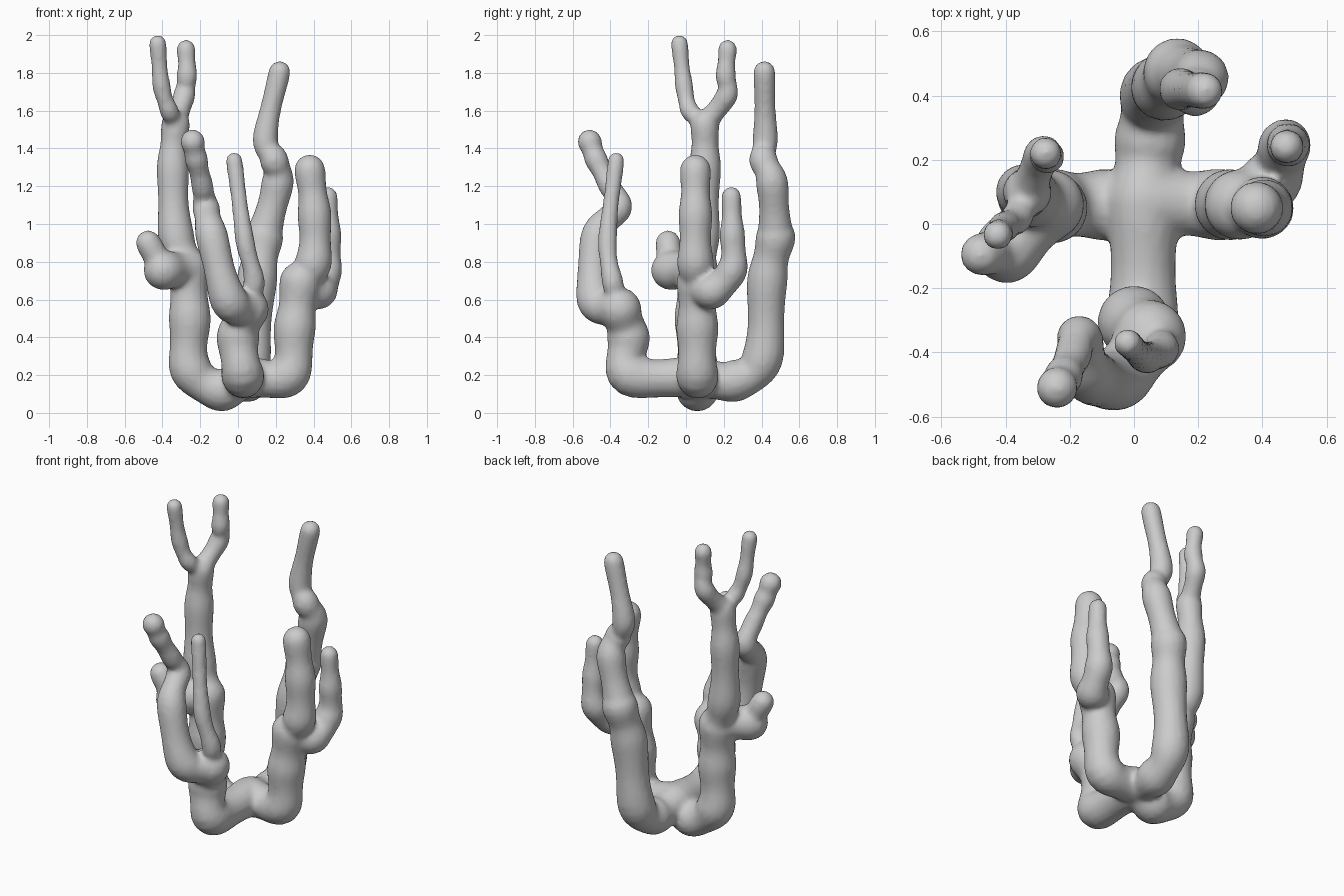
import bpy, bmesh, math
from mathutils import Vector

if "Cube" in bpy.data.objects:
    bpy.data.objects.remove(bpy.data.objects["Cube"])

SIDES, STEPS, CAP = 16, 8, 4
bm = bmesh.new()


def curve_point(a, b, c, d, t):
    return (b * 2 + (c - a) * t + (a * 2 - b * 5 + c * 4 - d) * t * t
            + (b * 3 - a - c * 3 + d) * t ** 3) * 0.5


def limb(parent, tip_radius, *points, base=None):
    """Grow a rounded tapering tube from the parent's end; return its own end."""
    start, r0 = parent
    r0 = base or r0
    pts = [Vector(start)] + [Vector(p) for p in points]
    ext = [pts[0] * 2 - pts[1]] + pts + [pts[-1] * 2 - pts[-2]]
    pos = [curve_point(*ext[i:i + 4], s / STEPS)
           for i in range(len(pts) - 1) for s in range(STEPS)] + [pts[-1]]
    last = len(pos) - 1
    # even taper, slightly swollen at every path point
    rad = [(r0 + (tip_radius - r0) * i / last) * (1 + 0.06 * math.cos(math.tau * i / STEPS))
           for i in range(last + 1)]
    # rounded ends
    ends = ((pos[0].copy(), (pos[0] - pos[1]).normalized(), rad[0]),
            (pos[-1].copy(), (pos[-1] - pos[-2]).normalized(), rad[-1]))
    for k in range(1, CAP + 1):
        ang = 1.45 * k / CAP
        (c0, d0, q0), (c1, d1, q1) = ends
        pos = [c0 + d0 * q0 * math.sin(ang)] + pos + [c1 + d1 * q1 * math.sin(ang)]
        rad = [q0 * math.cos(ang)] + rad + [q1 * math.cos(ang)]
    # sweep a ring along the path
    rings, side = [], Vector((0.3, 0.8, 0.5))
    for i, p in enumerate(pos):
        tan = (pos[min(i + 1, len(pos) - 1)] - pos[max(i - 1, 0)]).normalized()
        side = (side - tan * side.dot(tan)).normalized()
        up = tan.cross(side)
        rings.append([bm.verts.new(p + (side * math.cos(a) + up * math.sin(a)) * rad[i])
                      for a in (math.tau * k / SIDES for k in range(SIDES))])
    for a, b in zip(rings, rings[1:]):
        for k in range(SIDES):
            n = (k + 1) % SIDES
            bm.faces.new((a[k], a[n], b[n], b[k]))
    bm.faces.new(rings[0][::-1])
    bm.faces.new(rings[-1])
    return points[-1], tip_radius


hub = ((0.03, 0.07, 0.19), 0.108)

# Front arm with two fingers
front = limb(hub, 0.108, (0.025, -0.295, 0.2), (0, -0.305, 0.4), (0.05, -0.35, 0.55))
knuckle = limb(front, 0.055, (-0.05, -0.48, 0.6), (-0.14, -0.47, 0.94), (-0.17, -0.355, 1.09),
               (-0.19, -0.41, 1.21))
limb(knuckle, 0.062, (-0.22, -0.475, 1.34), (-0.24, -0.51, 1.435))
limb(front, 0.042, (0.085, -0.39, 0.7), (0.035, -0.415, 0.92), (-0.02, -0.37, 1.335), base=0.06)

# Right arm with a tall finger and a rear finger
right = limb(hub, 0.105, (0.265, 0.06, 0.2), (0.3, 0.06, 0.45), (0.33, 0.06, 0.69))
limb(right, 0.078, (0.4, 0.05, 0.8), (0.405, 0.05, 1.05), (0.38, 0.05, 1.285), base=0.1)
limb(right, 0.05, (0.43, 0.14, 0.645), (0.47, 0.245, 0.76), (0.48, 0.245, 0.95),
     (0.475, 0.24, 1.145))

# Back arm with a crooked tip
back = limb(hub, 0.1, (0.05, 0.26, 0.17), (0.065, 0.405, 0.29), (0.1, 0.43, 0.7),
            (0.135, 0.475, 0.93))
limb(back, 0.055, (0.21, 0.455, 1.22), (0.19, 0.41, 1.34), (0.145, 0.42, 1.46),
     (0.22, 0.415, 1.805), base=0.09)

# Left arm with a side knob, tall stem and two twigs
left = limb(hub, 0.105, (-0.09, 0.06, 0.12), (-0.25, 0.06, 0.23), (-0.255, 0.05, 0.5),
            (-0.265, 0.06, 0.76))
knob = limb(left, 0.1, (-0.395, -0.08, 0.755))
limb(knob, 0.063, (-0.475, -0.095, 0.9), base=0.085)
stem = limb(left, 0.072, (-0.33, 0.085, 0.95), (-0.345, 0.1, 1.3), (-0.33, 0.1, 1.53), base=0.1)
limb(stem, 0.044, (-0.365, 0.02, 1.6), (-0.405, -0.01, 1.73), (-0.425, -0.035, 1.955), base=0.05)
limb(stem, 0.048, (-0.285, 0.215, 1.68), (-0.27, 0.21, 1.79), (-0.275, 0.22, 1.925), base=0.06)

mesh = bpy.data.meshes.new("branching_coral")
bm.to_mesh(mesh)
bm.free()
coral = bpy.data.objects.new("branching_coral", mesh)
bpy.context.collection.objects.link(coral)

# Fuse limbs into one skin and soften the joints
fuse = coral.modifiers.new("fuse", 'REMESH')
fuse.mode = 'VOXEL'
fuse.voxel_size = 0.014
fuse.use_smooth_shade = True
soften = coral.modifiers.new("soften", 'SMOOTH')
soften.factor = 0.5
soften.iterations = 6
